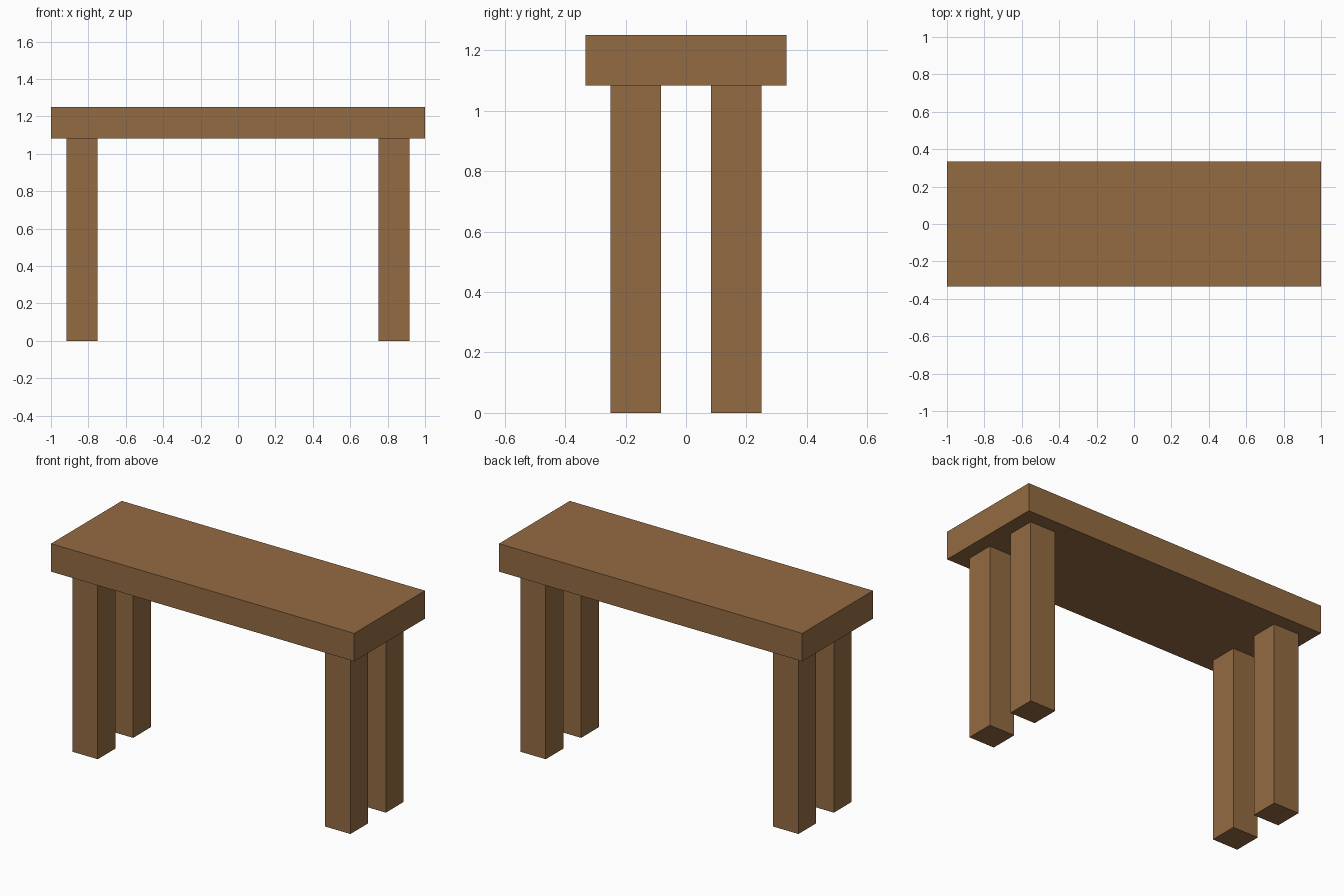
import bpy

cube = bpy.data.objects.get("Cube")
if cube:
    bpy.data.objects.remove(cube, do_unlink=True)

U = 1 / 12  # modelling unit: the top is 24 x 8 x 2 units

# Single wood colour
wood = bpy.data.materials.new("brown wood")
wood.use_nodes = True
colour = (0.295, 0.146, 0.055, 1)
wood.diffuse_color = colour
bsdf = wood.node_tree.nodes["Principled BSDF"]
bsdf.inputs["Base Color"].default_value = colour
bsdf.inputs["Roughness"].default_value = 0.8


def box(name, centre, size):
    """Add a box, given its centre and size in modelling units."""
    bpy.ops.mesh.primitive_cube_add(size=1, location=[c * U for c in centre])
    ob = bpy.context.object
    ob.name = ob.data.name = name
    ob.scale = [s * U for s in size]
    bpy.ops.object.transform_apply(location=False, rotation=False, scale=True)
    ob.data.materials.append(wood)
    return ob


# Table top slab
box("table_top", (0, 0, 14), (24, 8, 2))

# Four square legs, set in from the corners
for side, x in (("left", 10), ("right", -10)):
    for end, y in (("front", -2), ("back", 2)):
        box(f"{end}_{side}_leg", (x, y, 6.5), (2, 2, 13))
